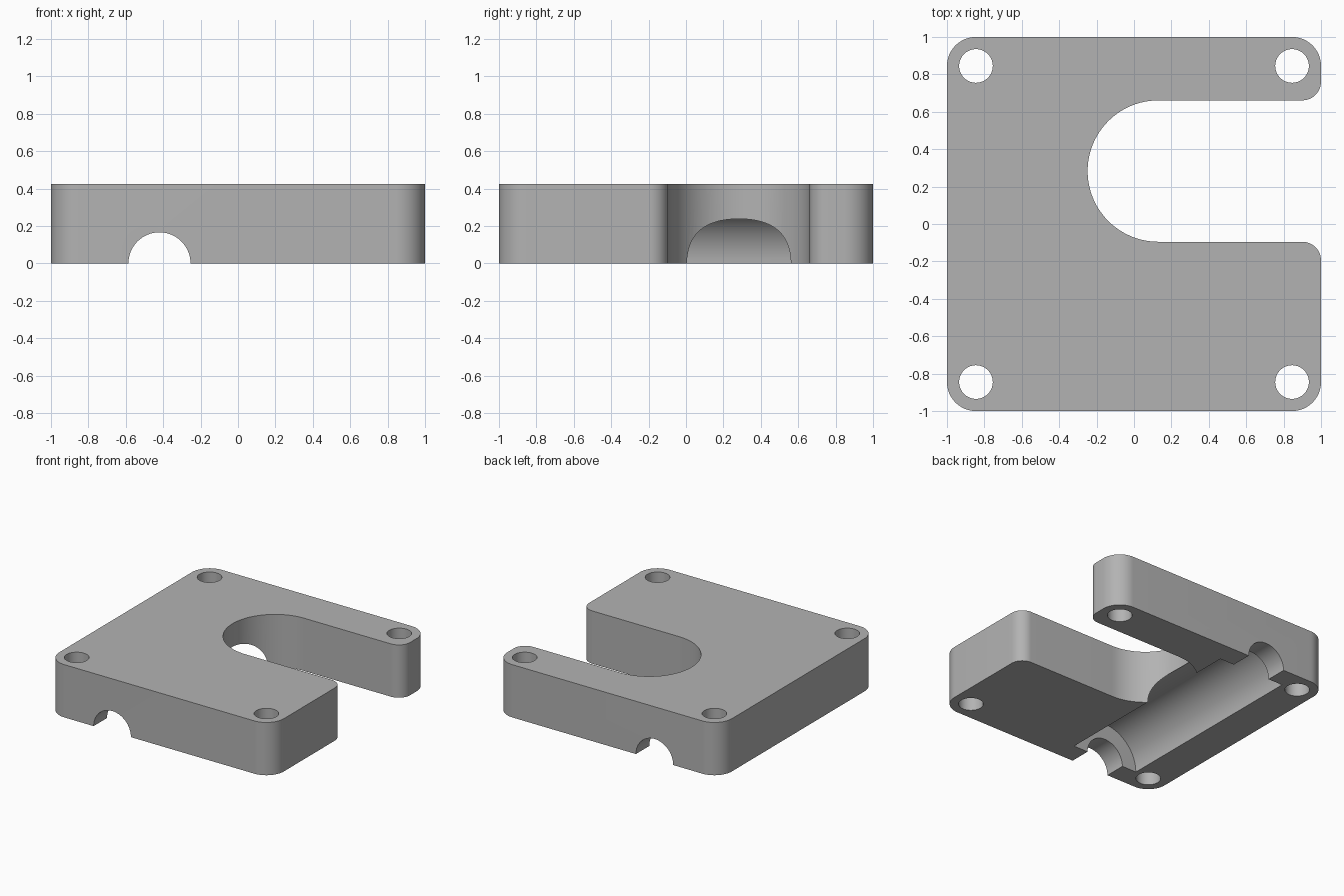
import bpy
import bmesh
from math import cos, sin, pi, radians
from mathutils import Matrix

cube = bpy.data.objects.get("Cube")
if cube:
    bpy.data.objects.remove(cube)

HEIGHT = 0.425
CORNER = 0.155      # outer corner radius
LIP = 0.1           # radius at the slot mouth
SLOT_X, SLOT_Y, SLOT_R = 0.13, 0.283, 0.378
BORE_X = -0.42

grey = bpy.data.materials.new("plain grey")
grey.use_nodes = True
colour = (0.45, 0.45, 0.45, 1)
grey.diffuse_color = colour
grey.node_tree.nodes["Principled BSDF"].inputs["Base Color"].default_value = colour


def arc(cx, cy, r, start, end, steps):
    """Points along an arc, angles in degrees."""
    angles = [radians(start + (end - start) * i / steps) for i in range(steps + 1)]
    return [(cx + r * cos(a), cy + r * sin(a)) for a in angles]


def make_object(name, bm):
    bmesh.ops.recalc_face_normals(bm, faces=bm.faces)
    mesh = bpy.data.meshes.new(name)
    bm.to_mesh(mesh)
    bm.free()
    mesh.materials.append(grey)
    obj = bpy.data.objects.new(name, mesh)
    bpy.context.collection.objects.link(obj)
    return obj


def cylinder(name, radius, depth, location, along_y=False):
    bm = bmesh.new()
    turn = Matrix.Rotation(pi / 2 if along_y else 0, 4, 'X')
    bmesh.ops.create_cone(bm, cap_ends=True, segments=64, radius1=radius, radius2=radius,
                          depth=depth, matrix=Matrix.Translation(location) @ turn)
    obj = make_object(name, bm)
    obj.hide_render = True
    return obj


# Plate outline, counter-clockwise, with the open slot on the left side
edge = 1 - CORNER
outline = (arc(-edge, -edge, CORNER, 180, 270, 16)
           + arc(edge, -edge, CORNER, 270, 360, 16)
           + arc(1 - LIP, SLOT_Y - SLOT_R - LIP, LIP, 0, 90, 12)
           + arc(SLOT_X, SLOT_Y, SLOT_R, 270, 90, 48)
           + arc(1 - LIP, SLOT_Y + SLOT_R + LIP, LIP, 270, 360, 12)
           + arc(edge, edge, CORNER, 0, 90, 16)
           + arc(-edge, edge, CORNER, 90, 180, 16))
bm = bmesh.new()
face = bm.faces.new([bm.verts.new((x, y, 0)) for x, y in outline])
raised = bmesh.ops.extrude_face_region(bm, geom=[face])["geom"]
bmesh.ops.translate(bm, vec=(0, 0, HEIGHT),
                    verts=[v for v in raised if isinstance(v, bmesh.types.BMVert)])
plate = make_object("mounting_plate", bm)

# Corner holes, the shaft groove and the wider stopped cavity underneath
cutters = [cylinder("screw_hole_cutter", 0.09, 1, (sx * edge, sy * edge, HEIGHT / 2))
           for sx in (-1, 1) for sy in (-1, 1)]
cutters.append(cylinder("shaft_groove_cutter", 0.166, 3, (BORE_X, 0, 0), True))
cutters.append(cylinder("cavity_cutter", 0.294, 1.66, (BORE_X, 0, 0), True))

bpy.ops.object.select_all(action='DESELECT')
plate.select_set(True)
bpy.context.view_layer.objects.active = plate
for cutter in cutters:
    cut = plate.modifiers.new(cutter.name, 'BOOLEAN')
    cut.operation = 'DIFFERENCE'
    cut.solver = 'EXACT'
    cut.object = cutter
    bpy.ops.object.modifier_apply(modifier=cut.name)
    bpy.data.objects.remove(cutter)

bpy.ops.object.shade_smooth_by_angle(angle=radians(30))
